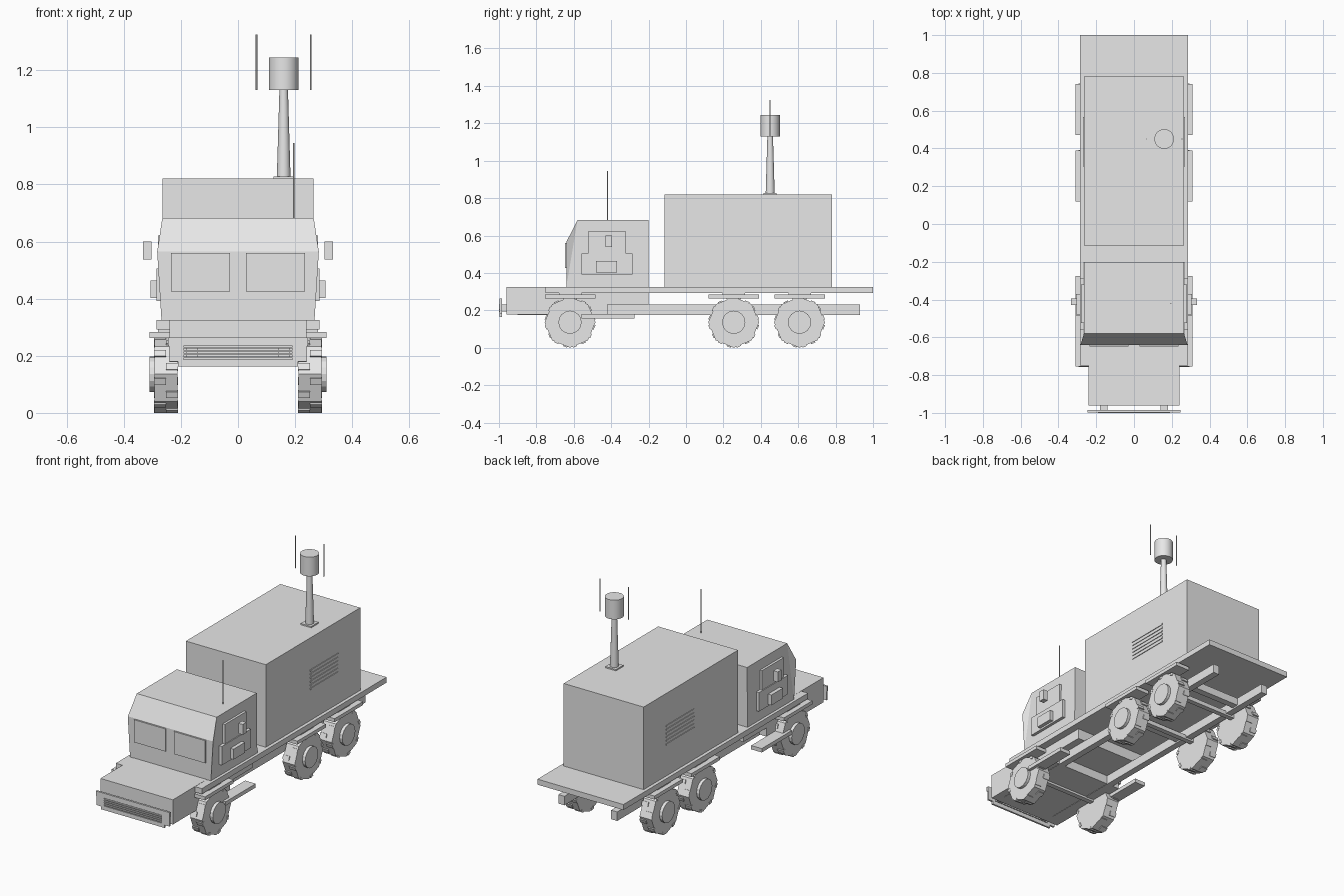
import bpy, bmesh
from math import pi, cos, sin
from mathutils import Matrix, Vector

cube = bpy.data.objects.get("Cube")
if cube:
    bpy.data.objects.remove(cube, do_unlink=True)

paint = bpy.data.materials.new("light_grey")
paint.use_nodes = True
GREY = (0.8, 0.8, 0.8, 1)
paint.diffuse_color = GREY
paint.node_tree.nodes["Principled BSDF"].inputs["Base Color"].default_value = GREY


def finish(name, bm):
    bmesh.ops.recalc_face_normals(bm, faces=bm.faces)
    mesh = bpy.data.meshes.new(name)
    bm.to_mesh(mesh)
    bm.free()
    mesh.materials.append(paint)
    ob = bpy.data.objects.new(name, mesh)
    bpy.context.collection.objects.link(ob)
    return ob


def add_box(bm, x, y, z, turn=Matrix()):
    """Box from three (low, high) ranges."""
    mid = Vector([sum(r) / 2 for r in (x, y, z)])
    size = [r[1] - r[0] for r in (x, y, z)]
    m = turn @ Matrix.Translation(mid) @ Matrix.Diagonal((*size, 1))
    bmesh.ops.create_cube(bm, size=1, matrix=m)


def box(name, x, y, z):
    bm = bmesh.new()
    add_box(bm, x, y, z)
    return finish(name, bm)


def pair(name, x, y, z):
    """The same box on both sides of the vehicle."""
    box("left_" + name, x, y, z)
    box("right_" + name, (-x[1], -x[0]), y, z)


def post(name, x, y, z, r1, r2=None, sides=24):
    bm = bmesh.new()
    bmesh.ops.create_cone(bm, cap_ends=True, segments=sides, radius1=r1, radius2=r2 or r1,
                          depth=z[1] - z[0], matrix=Matrix.Translation((x, y, sum(z) / 2)))
    ob = finish(name, bm)
    for f in ob.data.polygons:
        f.use_smooth = abs(f.normal.z) < 0.9
    return ob


# Flat bed, equipment box and hood
box("flat_bed", (-0.285, 0.285), (-0.75, 1.0), (0.292, 0.325))
box("equipment_box", (-0.265, 0.265), (-0.115, 0.78), (0.325, 0.82))
box("hood", (-0.24, 0.24), (-0.96, -0.42), (0.178, 0.326))
box("cab_floor", (-0.24, 0.24), (-0.42, -0.2), (0.23, 0.292))

# Side louvres of the equipment box
for i in range(6):
    z = 0.51 + i * 0.022
    pair(f"louvre_{i}", (0.263, 0.269), (0.305, 0.567), (z, z + 0.009))

# Chassis rails and cross members
pair("chassis_rail", (0.155, 0.195), (-0.9, 0.93), (0.176, 0.23))
for i, y in enumerate((0.2, 0.7)):
    box(f"cross_member_{i}", (-0.16, 0.16), (y - 0.02, y + 0.02), (0.185, 0.23))

# Cab shell, its front belt line flaring outward
bm = bmesh.new()
rings = []
for s in (1, -1):
    rings.append([bm.verts.new((s * x, y, z)) for x, y, z in (
        (0.268, -0.2, 0.325), (0.265, -0.2, 0.683), (0.265, -0.58, 0.683),
        (0.283, -0.64, 0.565), (0.268, -0.64, 0.325))])
a, b = rings
for i in range(5):
    j = (i + 1) % 5
    bm.faces.new((a[i], a[j], b[j], b[i]))
for r in rings:
    bm.faces.new((r[0], r[1], r[2], r[4]))
    bm.faces.new((r[2], r[3], r[4]))
finish("cab", bm)

# Windscreen panes, stepped doors, grab boxes and mirrors
pair("windscreen_pane", (0.028, 0.235), (-0.648, -0.639), (0.425, 0.56))
pair("door_upper", (0.26, 0.28), (-0.525, -0.32), (0.505, 0.622))
pair("door_lower", (0.26, 0.285), (-0.56, -0.285), (0.392, 0.505))
pair("door_box", (0.28, 0.307), (-0.48, -0.37), (0.402, 0.464))
pair("mirror", (0.303, 0.333), (-0.43, -0.395), (0.538, 0.6))

# Front bumper with grille bars
box("bumper_bar", (-0.245, 0.245), (-0.997, -0.985), (0.235, 0.264))
pair("bumper_end", (0.19, 0.242), (-0.996, -0.985), (0.18, 0.236))
box("bumper_lip", (-0.21, 0.21), (-0.996, -0.985), (0.163, 0.187))
pair("bumper_mount", (0.14, 0.18), (-0.986, -0.955), (0.195, 0.23))
for i in range(4):
    z = 0.192 + i * 0.011
    box(f"grille_bar_{i}", (-0.19, 0.19), (-1.0, -0.986), (z, z + 0.006))

# Wheels: eight-sided tyres with staggered lugs, hubs, axles and fenders
RADIUS = 0.136
FLAT = RADIUS * cos(pi / 8)
for place, y in (("front", -0.62), ("middle", 0.255), ("rear", 0.607)):
    for side, s in (("left", 1), ("right", -1)):
        hub_at = Matrix.Translation((0, y, RADIUS))
        bm = bmesh.new()
        lay = Matrix.Rotation(pi / 2, 4, 'Y')
        bmesh.ops.create_cone(bm, cap_ends=True, segments=8, radius1=RADIUS, radius2=RADIUS, depth=0.08,
                              matrix=hub_at @ Matrix.Translation((s * 0.252, 0, 0)) @ lay)
        for k in range(8):
            turn = hub_at @ Matrix.Rotation((k + 0.5) * pi / 4, 4, 'X')
            for c, t in ((0.231, -0.025), (0.273, 0.025)):
                lug = sorted((s * (c - 0.021), s * (c + 0.021)))
                add_box(bm, lug, (t - 0.012, t + 0.012), (FLAT - 0.01, FLAT + 0.006), turn)
        finish(f"{place}_{side}_tyre", bm)

        bm = bmesh.new()
        bmesh.ops.create_cone(bm, cap_ends=True, segments=16, radius1=0.062, radius2=0.062, depth=0.04,
                              matrix=hub_at @ Matrix.Translation((s * 0.29, 0, 0)) @ lay)
        finish(f"{place}_{side}_hub", bm)
    box(f"{place}_axle", (-0.22, 0.22), (y - 0.015, y + 0.015), (0.165, 0.19))
    pair(f"{place}_fender", (0.22, 0.31), (y - 0.135, y + 0.135), (0.263, 0.284))
    pair(f"{place}_fender_bracket", (0.24, 0.28), (y - 0.06, y + 0.06), (0.282, 0.294))

# Boarding steps behind the front wheels
pair("step", (0.24, 0.31), (-0.56, -0.275), (0.157, 0.18))

# Sensor mast with drum, rods and the cab aerial
box("mast_base", (0.125, 0.195), (0.415, 0.485), (0.818, 0.828))
post("mast", 0.16, 0.45, (0.825, 1.13), 0.024, 0.015)
post("mast_drum", 0.16, 0.45, (1.13, 1.245), 0.052)
for i, x in enumerate((0.065, 0.255)):
    post(f"mast_rod_{i}", x, 0.45, (1.13, 1.325), 0.003, sides=8)
post("cab_aerial", 0.195, -0.42, (0.68, 0.945), 0.003, sides=8)
